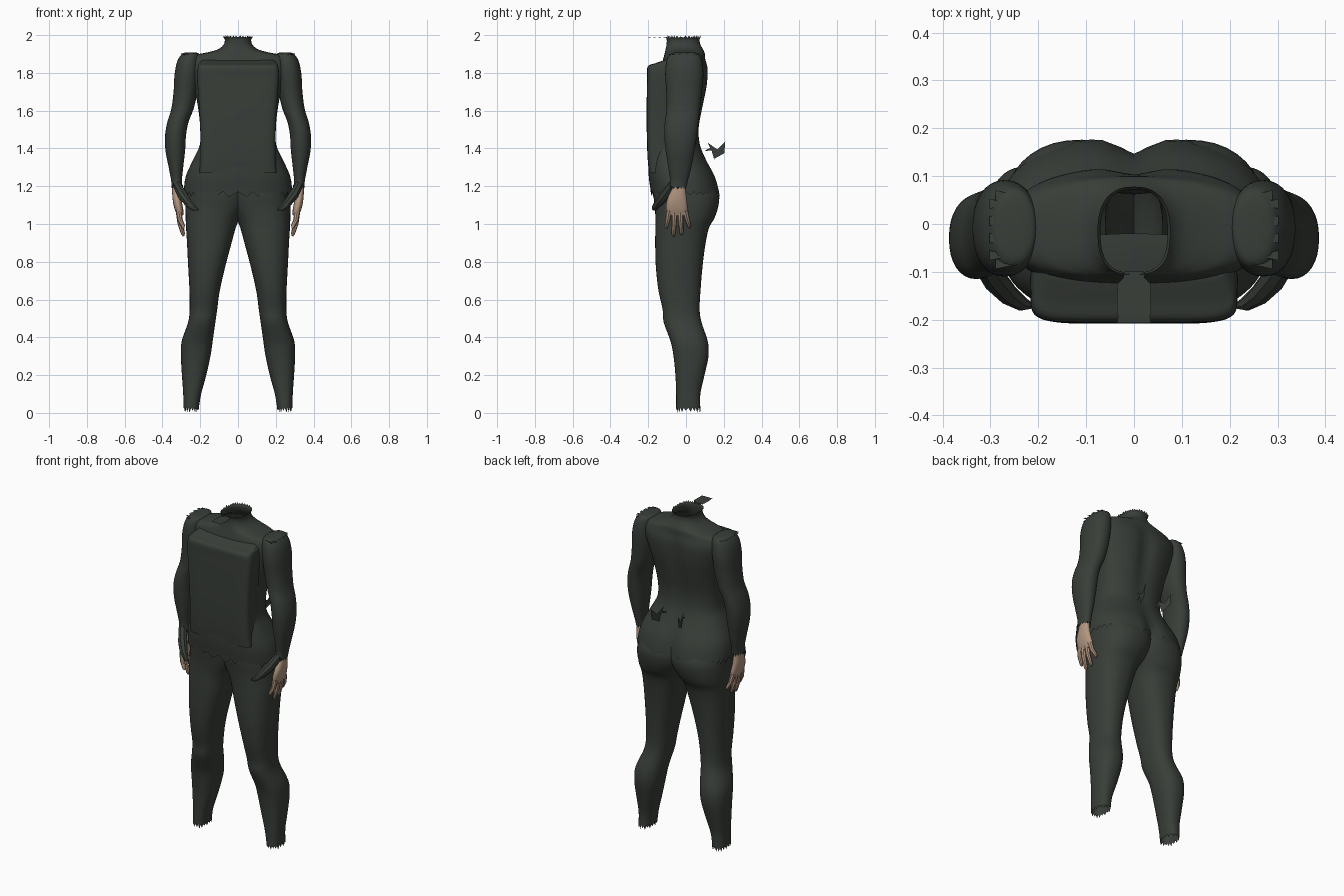
import bpy, bmesh, math, random
from mathutils import Vector

random.seed(4)


def material(name, rgb):
    m = bpy.data.materials.new(name)
    m.diffuse_color = (*rgb, 1)
    return m


CLOTH = material("dark green cloth", (0.040, 0.048, 0.040))
SKIN = material("skin", (0.45, 0.31, 0.22))


def finish(bm, name, mat, mirror=False, recalc=True):
    if recalc:
        bmesh.ops.recalc_face_normals(bm, faces=bm.faces)
    me = bpy.data.meshes.new(name)
    bm.to_mesh(me)
    bm.free()
    ob = bpy.data.objects.new(name, me)
    bpy.context.collection.objects.link(ob)
    me.materials.append(mat)
    bpy.ops.object.select_all(action='DESELECT')
    ob.select_set(True)
    bpy.context.view_layer.objects.active = ob
    bpy.ops.object.shade_smooth_by_angle(angle=math.radians(40))
    if mirror:
        ob.modifiers.new("Mirror", 'MIRROR').use_mirror_merge = False
    return ob


def refine(rows, steps):
    """Smooth interpolation between the key cross-sections."""
    out = []
    for i in range(len(rows) - 1):
        p0, p1 = rows[max(i - 1, 0)], rows[i]
        p2, p3 = rows[i + 1], rows[min(i + 2, len(rows) - 1)]
        for k in range(steps):
            t = k / steps
            out.append([0.5 * (2*b + (c - a)*t + (2*a - 5*b + 4*c - d)*t*t
                               + (3*b - a - 3*c + d)*t**3)
                        for a, b, c, d in zip(p0, p1, p2, p3)])
    return out + [list(rows[-1])]


def sgnpow(v, e):
    return math.copysign(abs(v) ** e, v)


def loft(name, rows, mat, n=40, steps=4, front=2.2, back=2.2, mirror=False,
         cap_first=False, cap_last=False, jag_first=0, jag_last=0):
    """Rows are z, x0, x1, y0, y1 and an optional groove depth along the back."""
    rows = refine([r if len(r) == 6 else (*r, 0) for r in rows], steps)
    bm = bmesh.new()
    rings = []
    for j, (z, x0, x1, y0, y1, groove) in enumerate(rows):
        jag = jag_first if j == 0 else jag_last if j == len(rows) - 1 else 0
        ring = []
        for i in range(n):
            a = 2 * math.pi * i / n
            e = 2 / (back if math.sin(a) > 0 else front)
            x = (x0 + x1) / 2 + (x1 - x0) / 2 * sgnpow(math.cos(a), e)
            y = (y0 + y1) / 2 + (y1 - y0) / 2 * sgnpow(math.sin(a), e)
            if math.sin(a) > 0:
                y -= groove * math.exp(-(x / 0.045) ** 2)
            dz = jag * (random.uniform(0.3, 1) if i % 2 else -0.2)
            ring.append(bm.verts.new((x, y, z + dz)))
        rings.append(ring)
    for a, b in zip(rings, rings[1:]):
        for i in range(n):
            k = (i + 1) % n
            bm.faces.new((a[i], a[k], b[k], b[i]))
    if cap_first:
        bm.faces.new(rings[0])
    if cap_last:
        bm.faces.new(rings[-1])
    return finish(bm, name, mat, mirror)


def tube(bm, points, radii, n=8):
    """Tapered round limb along a path, with closed ends."""
    pts = [Vector(p) for p in points]
    rings = []
    for j, p in enumerate(pts):
        d = (pts[min(j + 1, len(pts) - 1)] - pts[max(j - 1, 0)]).normalized()
        u = d.cross(Vector((1, 0, 0))).normalized()
        v = d.cross(u)
        rings.append([bm.verts.new(p + radii[j] * (
            u * math.cos(2*math.pi*i/n) + v * math.sin(2*math.pi*i/n)))
            for i in range(n)])
    for a, b in zip(rings, rings[1:]):
        for i in range(n):
            bm.faces.new((a[i], a[(i+1) % n], b[(i+1) % n], b[i]))
    bm.faces.new(rings[0])
    bm.faces.new(rings[-1])


def sym(z, half, y0, y1, groove=0):
    return (z, -half, half, y0, y1, groove)


# Shirt body with torn hem and open neck
loft("shirt_body", [
    sym(1.165, 0.288, -0.185, 0.182, 0.035), sym(1.25, 0.277, -0.197, 0.158, 0.025),
    sym(1.34, 0.238, -0.200, 0.110, 0.01), sym(1.42, 0.202, -0.195, 0.078, 0.008),
    sym(1.51, 0.200, -0.180, 0.072, 0.01), sym(1.62, 0.212, -0.165, 0.092, 0.015),
    sym(1.73, 0.235, -0.150, 0.114, 0.02), sym(1.82, 0.262, -0.135, 0.118, 0.015),
    sym(1.87, 0.262, -0.122, 0.105, 0.005), sym(1.895, 0.225, -0.115, 0.100),
    sym(1.908, 0.165, -0.112, 0.098), sym(1.925, 0.105, -0.108, 0.090),
    sym(1.95, 0.076, -0.103, 0.076), sym(1.975, 0.070, -0.102, 0.072),
    sym(1.988, 0.076, -0.106, 0.078)],
    CLOTH, n=72, front=2.7, back=2.4, jag_first=-0.03, jag_last=0.012)

# Flat chest panel standing out from the shirt
loft("chest_panel", [
    sym(1.27, 0.205, -0.196, -0.02), sym(1.36, 0.200, -0.204, -0.02),
    sym(1.50, 0.200, -0.208, -0.02), sym(1.65, 0.208, -0.208, -0.02),
    sym(1.78, 0.217, -0.206, -0.02), sym(1.835, 0.212, -0.202, -0.02),
    sym(1.85, 0.205, -0.165, -0.02), sym(1.868, 0.190, -0.115, -0.02)],
    CLOTH, n=48, front=7, cap_last=True)

# Sleeves
loft("sleeve", [
    (1.908, 0.225, 0.275, -0.050, 0.040), (1.900, 0.205, 0.297, -0.085, 0.070),
    (1.86, 0.200, 0.322, -0.104, 0.086), (1.79, 0.205, 0.336, -0.110, 0.092),
    (1.70, 0.215, 0.341, -0.104, 0.084), (1.61, 0.235, 0.353, -0.103, 0.075),
    (1.54, 0.262, 0.374, -0.112, 0.066), (1.47, 0.275, 0.386, -0.115, 0.058),
    (1.39, 0.280, 0.384, -0.108, 0.046), (1.30, 0.290, 0.367, -0.094, 0.028),
    (1.23, 0.297, 0.354, -0.084, 0.010), (1.19, 0.292, 0.352, -0.094, 0.002)],
    CLOTH, n=32, mirror=True, cap_first=True, jag_last=0.03)

# Trouser legs, overlapping at the hips
loft("trouser_leg", [
    (0.022, 0.208, 0.289, -0.052, 0.076), (0.10, 0.195, 0.290, -0.052, 0.076),
    (0.20, 0.168, 0.297, -0.056, 0.098), (0.30, 0.146, 0.302, -0.066, 0.119),
    (0.38, 0.134, 0.298, -0.082, 0.115), (0.48, 0.120, 0.264, -0.118, 0.082),
    (0.55, 0.110, 0.256, -0.124, 0.072), (0.65, 0.096, 0.257, -0.146, 0.077),
    (0.78, 0.066, 0.264, -0.160, 0.088), (0.90, 0.034, 0.270, -0.163, 0.104),
    (0.98, 0.012, 0.275, -0.162, 0.122), (1.03, -0.010, 0.277, -0.162, 0.150),
    (1.09, -0.045, 0.278, -0.165, 0.170), (1.15, -0.060, 0.274, -0.172, 0.175),
    (1.21, -0.060, 0.262, -0.172, 0.150)],
    CLOTH, mirror=True, front=2.4, back=2.3, jag_first=-0.022)

# Hands: flat palm plus four fanned fingers
loft("palm", [
    (1.25, 0.310, 0.346, -0.070, 0.000), (1.19, 0.306, 0.349, -0.074, -0.002),
    (1.13, 0.300, 0.346, -0.100, 0.004), (1.08, 0.290, 0.336, -0.106, 0.010),
    (1.045, 0.290, 0.322, -0.098, 0.008)],
    SKIN, n=20, steps=3, mirror=True, cap_first=True, cap_last=True)
bm = bmesh.new()
for y, tip_y, tip_z in ((-0.089, -0.104, 0.975), (-0.060, -0.066, 0.935),
                        (-0.031, -0.024, 0.942), (-0.004, 0.018, 0.978)):
    mid_z = (1.07 + tip_z) / 2
    tube(bm, [(0.314, y, 1.07), (0.307, (y + tip_y) / 2, mid_z),
              (0.291, tip_y, tip_z + 0.012), (0.288, tip_y, tip_z)],
         [0.016, 0.0135, 0.010, 0.004])
finish(bm, "fingers", SKIN, mirror=True)

# Cloth-covered thumbs reaching forward and inward
bm = bmesh.new()
tube(bm, [(0.325, -0.07, 1.21), (0.292, -0.115, 1.15), (0.262, -0.148, 1.11),
          (0.232, -0.168, 1.083), (0.212, -0.172, 1.075)],
     [0.022, 0.027, 0.022, 0.015, 0.005])
finish(bm, "thumb_cover", CLOTH, mirror=True)

# Ragged collar tongue in front of the neck
bm = bmesh.new()
left, right = [], []
for i in range(9):
    y = -0.207 + i * 0.0135
    w = 0.034 + random.uniform(-0.003, 0.004) - 0.012 * (i > 6)
    left.append(bm.verts.new((-w, y, 1.987)))
    right.append(bm.verts.new((w, y, 1.987 + 0.003 * (i % 2))))
for i in range(8):
    bm.faces.new((left[i], right[i], right[i+1], left[i+1]))
finish(bm, "collar_tongue", CLOTH, recalc=False)

# Torn scraps floating behind the waist
bm = bmesh.new()
for scrap in (((0.095, 1.385), (0.135, 1.39), (0.15, 1.34), (0.14, 1.41)),
              ((0.135, 1.39), (0.115, 1.43), (0.165, 1.395), (0.15, 1.345)),
              ((0.165, 1.395), (0.208, 1.437), (0.203, 1.375), (0.15, 1.345))):
    bm.faces.new([bm.verts.new((0.062 + (y - 0.1) * 0.28, y, z)) for y, z in scrap])
finish(bm, "torn_scraps", CLOTH, mirror=True, recalc=False)

# Frayed shoulder seam teeth
bm = bmesh.new()
for i in range(9):
    y = -0.085 + i * 0.018
    x = 0.245 + 0.012 * (i % 2)
    drop = 0.9 * y * y
    bm.faces.new([bm.verts.new(p) for p in (
        (x, y, 1.908 - drop), (x + 0.045, y - 0.009, 1.902 - drop),
        (x + 0.045, y + 0.012, 1.900 - drop))])
finish(bm, "shoulder_fray", CLOTH, mirror=True, recalc=False)
